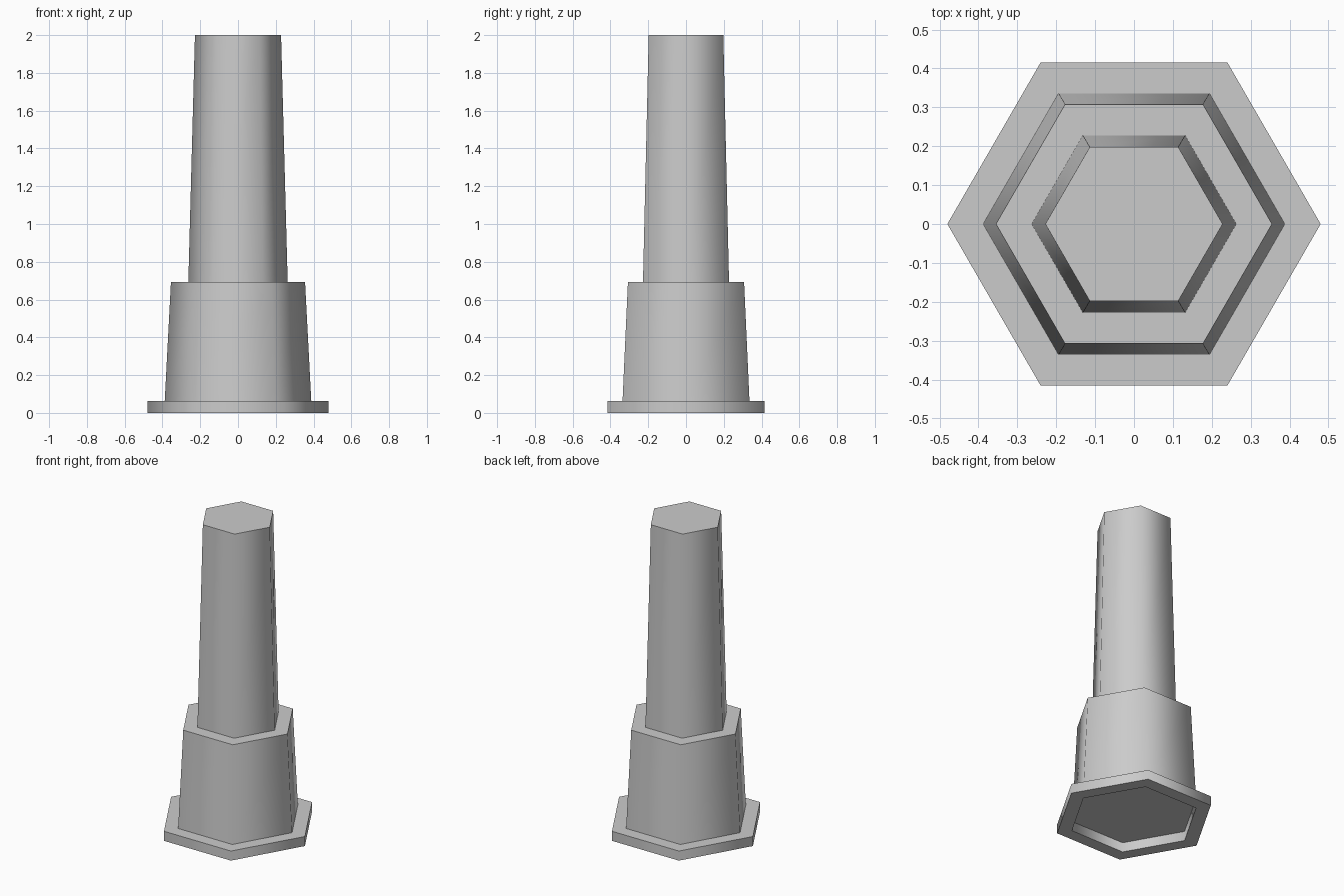
import bpy, bmesh, math

if "Cube" in bpy.data.objects:
    bpy.data.objects.remove(bpy.data.objects["Cube"])

SIDES = 6


def hex_lathe(name, profile, closed=False):
    """Sweep (radius, z) points round a hexagon; cap ends marked with radius 0."""
    bm = bmesh.new()
    rings = []
    for r, z in profile:
        rings.append([bm.verts.new((r * math.cos(i * math.tau / SIDES),
                                    r * math.sin(i * math.tau / SIDES), z))
                      for i in range(SIDES)] if r > 0 else None)
    pairs = list(zip(rings, rings[1:]))
    if closed:
        pairs.append((rings[-1], rings[0]))
    for a, b in pairs:
        if a is None:
            bm.faces.new(b[::-1])
        elif b is None:
            bm.faces.new(a)
        else:
            for i in range(SIDES):
                j = (i + 1) % SIDES
                bm.faces.new((a[i], a[j], b[j], b[i]))
    mesh = bpy.data.meshes.new(name)
    bm.to_mesh(mesh)
    bm.free()
    obj = bpy.data.objects.new(name, mesh)
    bpy.context.collection.objects.link(obj)
    # soft shading round the sides, crisp rims
    bpy.ops.object.select_all(action='DESELECT')
    obj.select_set(True)
    bpy.context.view_layer.objects.active = obj
    bpy.ops.object.shade_smooth_by_angle(angle=math.radians(70))
    return obj


# Foot ring, hollow underneath
hex_lathe("base_flange", [(0.388, 0), (0.48, 0), (0.48, 0.062), (0.388, 0.062)])

# Wide lower body: recessed underside, tapered wall, ledge round the shaft
hex_lathe("lower_collar", [(0, 0.062), (0.388, 0.062), (0.355, 0.693), (0.263, 0.693)])

# Recess wall inside the foot ring
hex_lathe("base_recess_wall", [(0.388, 0.062), (0.388, 0)])

# Slim tapered shaft with flat top
hex_lathe("upper_shaft", [(0.263, 0.693), (0.228, 2.0), (0, 2.0)])
